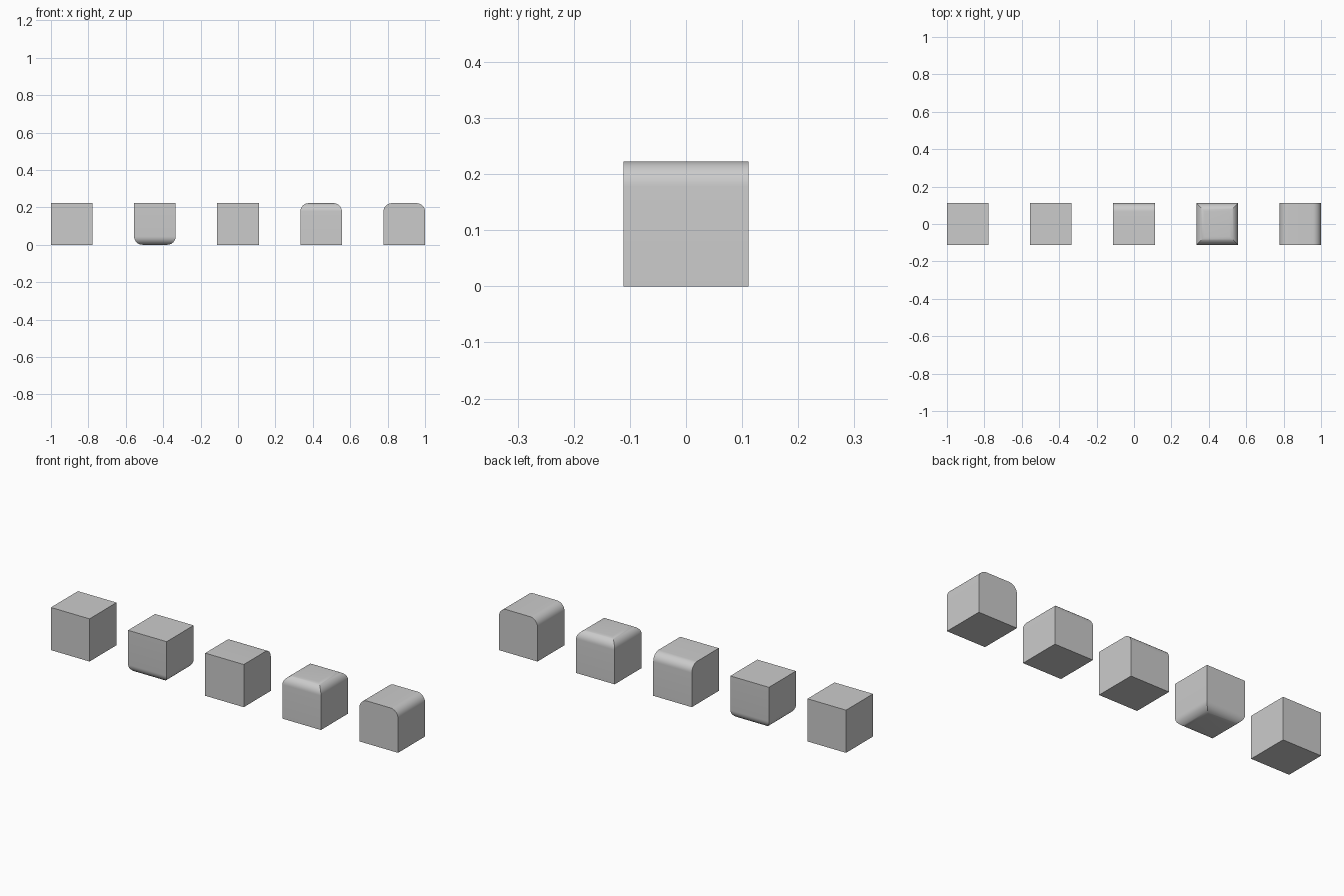
import bpy, bmesh

if "Cube" in bpy.data.objects:
    bpy.data.objects.remove(bpy.data.objects["Cube"])

S = 2 / 9          # cube side
R = 0.2 * S        # edge rounding radius
H = S / 2


def rounded_cube(name, x, pick=None):
    """Cube standing on z = 0; edges whose midpoint passes pick() are rounded."""
    bm = bmesh.new()
    bmesh.ops.create_cube(bm, size=S)
    if pick:
        edges = [e for e in bm.edges if pick((e.verts[0].co + e.verts[1].co) / 2)]
        bmesh.ops.bevel(bm, geom=edges, offset=R, offset_type='OFFSET',
                        segments=10, profile=0.5, affect='EDGES')
    bmesh.ops.translate(bm, verts=bm.verts, vec=(0, 0, H))
    bmesh.ops.recalc_face_normals(bm, faces=bm.faces)
    mesh = bpy.data.meshes.new(name)
    bm.to_mesh(mesh)
    bm.free()
    obj = bpy.data.objects.new(name, mesh)
    obj.location.x = x
    bpy.context.collection.objects.link(obj)
    bpy.ops.object.select_all(action='DESELECT')
    obj.select_set(True)
    bpy.context.view_layer.objects.active = obj
    bpy.ops.object.shade_smooth_by_angle(angle=0.5)


T = 0.9 * H
parts = [
    ("plain_cube", None),
    ("cube_rounded_bottom", lambda m: m.z < -T),
    ("cube_rounded_back_edge", lambda m: m.z > T and m.y > T),
    ("cube_rounded_top", lambda m: m.z > T),
    ("cube_rounded_top_sides", lambda m: m.z > T and abs(m.x) > T),
]

# Row of five cubes, spaced two sides apart
for i, (name, pick) in enumerate(parts):
    rounded_cube(name, (i - 2) * 2 * S, pick)
